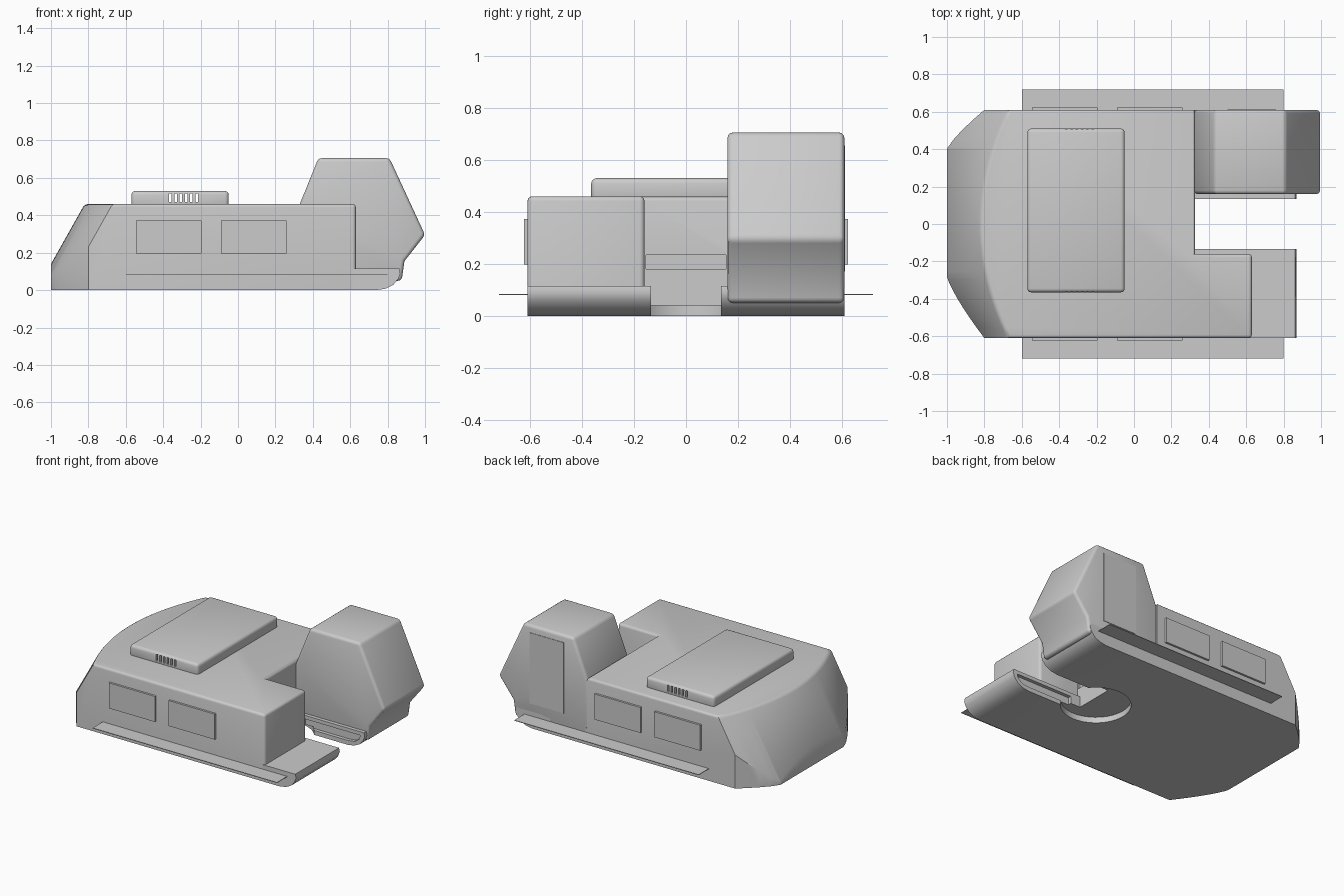
import bpy, bmesh, math

cube = bpy.data.objects.get("Cube")
if cube:
    bpy.data.objects.remove(cube, do_unlink=True)

GREY = (0.6, 0.6, 0.6, 1)
grey = bpy.data.materials.new("plain grey")
grey.use_nodes = True
grey.diffuse_color = GREY
grey.node_tree.nodes["Principled BSDF"].inputs["Base Color"].default_value = GREY


def make(name, bm):
    bmesh.ops.recalc_face_normals(bm, faces=bm.faces)
    mesh = bpy.data.meshes.new(name)
    bm.to_mesh(mesh)
    bm.free()
    mesh.materials.append(grey)
    obj = bpy.data.objects.new(name, mesh)
    bpy.context.collection.objects.link(obj)
    return obj


def box(name, x, y, z):
    bm = bmesh.new()
    bmesh.ops.create_cube(bm, size=1)
    for v in bm.verts:
        for i, (lo, hi) in enumerate((x, y, z)):
            v.co[i] = lo if v.co[i] < 0 else hi
    return make(name, bm)


def extrude_profile(name, profile, y0, y1):
    """Side outline in x and z, pulled from y0 to y1."""
    bm = bmesh.new()
    face = bm.faces.new([bm.verts.new((x, y0, z)) for x, z in profile])
    new = bmesh.ops.extrude_face_region(bm, geom=[face])["geom"]
    bmesh.ops.translate(bm, vec=(0, y1 - y0, 0),
                        verts=[v for v in new if isinstance(v, bmesh.types.BMVert)])
    return make(name, bm)


def activate(obj):
    bpy.ops.object.select_all(action='DESELECT')
    obj.select_set(True)
    bpy.context.view_layer.objects.active = obj


def bevel(obj, width, segments=3):
    activate(obj)
    mod = obj.modifiers.new("bevel", 'BEVEL')
    mod.width, mod.segments = width, segments
    mod.limit_method, mod.angle_limit = 'ANGLE', math.radians(35)
    bpy.ops.object.modifier_apply(modifier=mod.name)


def cut(obj, cutter):
    activate(obj)
    mod = obj.modifiers.new("cut", 'BOOLEAN')
    mod.operation, mod.object, mod.solver = 'DIFFERENCE', cutter, 'EXACT'
    bpy.ops.object.modifier_apply(modifier=mod.name)


def smooth(obj):
    activate(obj)
    bpy.ops.object.shade_smooth_by_angle(angle=math.radians(35))


# Hull: curved sloping nose, flat sides, stepped rear
HALF, TOP = 0.61, 0.46


def wall_x(y):
    t = max((y - 0.4) / 0.21, (-0.28 - y) / 0.33, 0)
    return -1 + 0.2 * t ** 1.25


def brow_x(y):
    return -0.82 + 0.4 * y * y


bm = bmesh.new()
ys = sorted([-HALF + 2 * HALF * i / 24 for i in range(25)] + [-0.28, 0.4])
low, mid, high = [], [], []
for y in ys:
    xb, xt = wall_x(y), brow_x(y)
    low.append(bm.verts.new((xb, y, 0)))
    mid.append(bm.verts.new((xb, y, max(0.01, TOP - (xt - xb) / 0.5625))))
    high.append(bm.verts.new((xt, y, TOP)))
rear = [(0.63, -HALF), (0.63, -0.16), (0.325, -0.16), (0.325, HALF)]
rear_low = [bm.verts.new((x, y, 0)) for x, y in rear]
rear_high = [bm.verts.new((x, y, TOP)) for x, y in rear]
for i in range(len(ys) - 1):
    bm.faces.new((low[i], low[i + 1], mid[i + 1], mid[i]))
    bm.faces.new((mid[i], mid[i + 1], high[i + 1], high[i]))
for i in range(3):
    bm.faces.new((rear_low[i], rear_low[i + 1], rear_high[i + 1], rear_high[i]))
bm.faces.new(high[::-1] + rear_high)
bm.faces.new(low[::-1] + rear_low)
for i, k in ((0, 0), (-1, 3)):
    bm.faces.new((low[i], rear_low[k], rear_high[k], high[i], mid[i]))
bmesh.ops.recalc_face_normals(bm, faces=bm.faces)
soft = [e for e in bm.edges if all(v.co.z > TOP - 0.01 for v in e.verts)
        or all(v.co.x > 0.6 for v in e.verts) and abs(e.verts[0].co.z - e.verts[1].co.z) > 0.1]
bmesh.ops.bevel(bm, geom=soft, offset=0.018, segments=3, profile=0.5,
                affect='EDGES', clamp_overlap=False)
hull = make("hull", bm)

# Rear base prongs with rounded ends, slotted on the inner side
prong_profile = [(0.3, 0), (0.74, 0), (0.79, 0.008), (0.83, 0.028), (0.857, 0.06),
                 (0.868, 0.09), (0.862, 0.115), (0.3, 0.115)]
slot_profile = [(0.4, 0.03), (0.74, 0.03), (0.79, 0.036), (0.825, 0.06),
                (0.835, 0.09), (0.4, 0.09)]
prongs = []
for side, name in ((-1, "right_rear_prong"), (1, "left_rear_prong")):
    prong = extrude_profile(name, prong_profile, side * 0.135, side * HALF)
    slot = extrude_profile("slot_cutter", slot_profile, side * 0.1, side * 0.159)
    cut(prong, slot)
    bpy.data.objects.remove(slot)
    prongs.append(prong)

# Round pocket underneath and groove in the rear wall
bm = bmesh.new()
bmesh.ops.create_cone(bm, cap_ends=True, segments=48, radius1=0.22, radius2=0.22, depth=0.08)
bmesh.ops.translate(bm, verts=bm.verts, vec=(0.31, 0, 0))
pocket = make("pocket_cutter", bm)
for part in [hull] + prongs:
    cut(part, pocket)
bpy.data.objects.remove(pocket)
groove = box("groove_cutter", (0.31, 0.4), (-0.155, 0.155), (0.18, 0.235))
cut(hull, groove)
bpy.data.objects.remove(groove)

# Tall rear cabin
cabin = extrude_profile("rear_cabin", [
    (0.32, 0.05), (0.32, 0.435), (0.43, 0.706), (0.81, 0.706),
    (1.0, 0.295), (0.89, 0.155), (0.875, 0.05)], 0.16, HALF)
bevel(cabin, 0.02)

# Roof unit with vent slots at both ends
roof = box("roof_unit", (-0.57, -0.05), (-0.365, 0.51), (0.44, 0.53))
bevel(roof, 0.02)
for i in range(6):
    x = -0.368 + i * 0.028
    vent = box("vent_cutter", (x, x + 0.013), (-0.5, 0.6), (0.472, 0.516))
    cut(roof, vent)
    bpy.data.objects.remove(vent)

for part in [hull, cabin, roof] + prongs:
    smooth(part)

# Side skirts and window panels
for side, label in ((-1, "right"), (1, "left")):
    def span(a, b):
        return tuple(sorted((side * a, side * b)))
    box(label + "_skirt", (-0.6, 0.8), span(0.6, 0.72), (0.08, 0.084))
    for x, place in ((-0.545, "front"), (-0.09, "rear")):
        box(f"{label}_{place}_window", (x, x + 0.35), span(0.6, 0.624), (0.197, 0.372))

# Door plate on the cabin
box("cabin_door", (0.5, 0.76), (0.6, 0.613), (0.17, 0.655))
